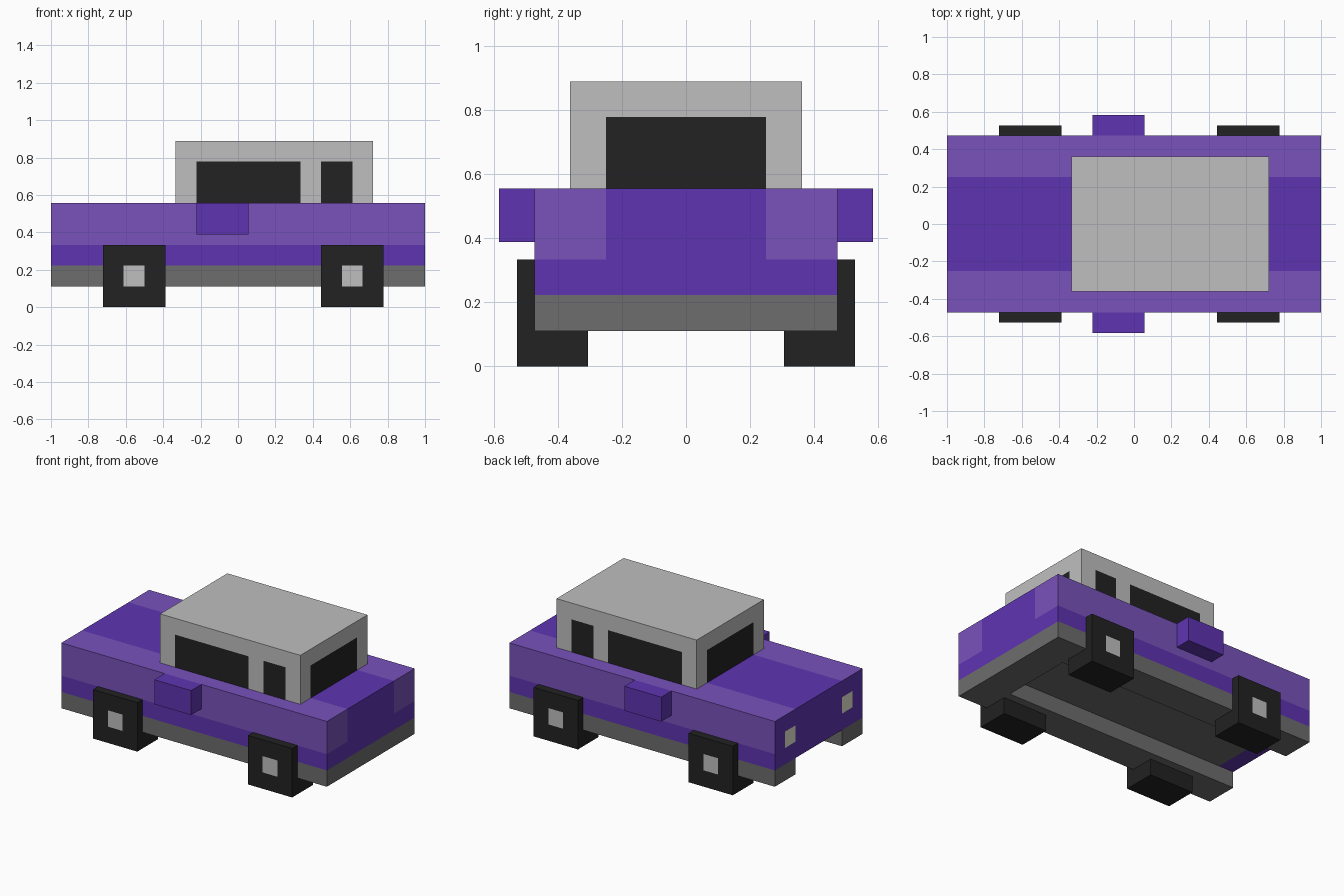
import bpy, bmesh
from mathutils import Vector

if "Cube" in bpy.data.objects:
    bpy.data.objects.remove(bpy.data.objects["Cube"])

U = 1 / 18  # one block unit


def material(name, hex_code):
    srgb = [int(hex_code[i:i + 2], 16) / 255 for i in (0, 2, 4)]
    lin = [c / 12.92 if c <= 0.04045 else ((c + 0.055) / 1.055) ** 2.4 for c in srgb]
    m = bpy.data.materials.new(name)
    m.use_nodes = True
    m.diffuse_color = (*lin, 1)
    m.node_tree.nodes["Principled BSDF"].inputs["Base Color"].default_value = (*lin, 1)
    return m


PURPLE = material("deep purple", "5E34B1")
LILAC = material("light purple", "7852BB")
GREY = material("chassis grey", "6D6D6D")
SILVER = material("light grey", "BFBFBF")
BLACK = material("black", "222222")
LAMP = material("pale lamp", "E6E6D2")


def finish(bm, name, mats, rule=None):
    """Write a mesh object; rule(centre in units, normal) picks the material slot."""
    bmesh.ops.recalc_face_normals(bm, faces=bm.faces)
    if rule:
        for f in bm.faces:
            f.material_index = rule(f.calc_center_median() / U, f.normal)
    me = bpy.data.meshes.new(name)
    bm.to_mesh(me)
    bm.free()
    for m in mats:
        me.materials.append(m)
    ob = bpy.data.objects.new(name, me)
    bpy.context.collection.objects.link(ob)
    return ob


def box(name, lo, hi, mats, cuts=((), (), ()), rule=None):
    """Box between two corners in units, sliced at the given x, y, z positions."""
    bm = bmesh.new()
    bmesh.ops.create_cube(bm, size=1)
    lo, hi = Vector(lo), Vector(hi)
    for v in bm.verts:
        v.co = Vector([(lo[i] + (v.co[i] + 0.5) * (hi[i] - lo[i])) * U for i in range(3)])
    for axis, places in enumerate(cuts):
        normal = Vector([float(i == axis) for i in range(3)])
        for p in places:
            bmesh.ops.bisect_plane(bm, geom=bm.verts[:] + bm.edges[:] + bm.faces[:],
                                   plane_co=normal * p * U, plane_no=normal)
    return finish(bm, name, mats, rule)


# Body: light shoulders, deep purple centre and sill, lamps in the nose
def body_rule(c, n):
    outer = abs(c.y) > 4.5
    if n.z < -0.5:
        return 2 if c.x > -16 else 0
    if n.z > 0.5:
        return 1 if outer else 0
    if n.x < -0.5:
        return 3 if 4.5 < abs(c.y) < 6.5 and 6 < c.z < 8 else 0
    if n.x > 0.5:
        return 1 if outer and c.z > 6 else 0
    return 1 if c.z > 6 else 0


box("body", (-18, -8.5, 4), (18, 8.5, 10), (PURPLE, LILAC, GREY, LAMP),
    ((-16,), (-6.5, -4.5, 4.5, 6.5), (6, 8)), body_rule)

# Chassis: U-shaped frame, open at the nose
outline = [(-18, -8.5), (18, -8.5), (18, 8.5), (-18, 8.5),
           (-18, 4.5), (14, 4.5), (14, -4.5), (-18, -4.5)]
bm = bmesh.new()
frame = bm.faces.new([bm.verts.new((x * U, y * U, 2 * U)) for x, y in outline])
top = bmesh.ops.extrude_face_region(bm, geom=[frame])["geom"]
bmesh.ops.translate(bm, vec=(0, 0, 2 * U),
                    verts=[g for g in top if isinstance(g, bmesh.types.BMVert)])
finish(bm, "chassis_frame", [GREY])


# Cabin with dark windows on all four sides
def cabin_rule(c, n):
    if c.z > 14 or abs(n.z) > 0.5:
        return 0
    if abs(n.x) > 0.5:
        return int(abs(c.y) < 4.5)
    return int(-4 < c.x < 6 or 8 < c.x < 11)


box("cabin", (-6, -6.5, 10), (13, 6.5, 16), (SILVER, BLACK),
    ((-4, 6, 8, 11), (-4.5, 4.5), (14,)), cabin_rule)

# Wheels with hub squares, and door mirrors, on both sides
for side, s in (("right", -1), ("left", 1)):
    y0, y1 = sorted((5.5 * s, 9.5 * s))
    for end, cx in (("front", -10), ("rear", 11)):
        def hub_rule(c, n, cx=cx, s=s):
            return int(n.y * s > 0.5 and abs(c.x - cx) < 1 and 2 < c.z < 4)
        box(f"{end}_{side}_wheel", (cx - 3, y0, 0), (cx + 3, y1, 6), (BLACK, SILVER),
            ((cx - 1, cx + 1), (), (2, 4)), hub_rule)
    y0, y1 = sorted((8.5 * s, 10.5 * s))
    box(f"{side}_mirror", (-4, y0, 7), (1, y1, 10), [PURPLE])
